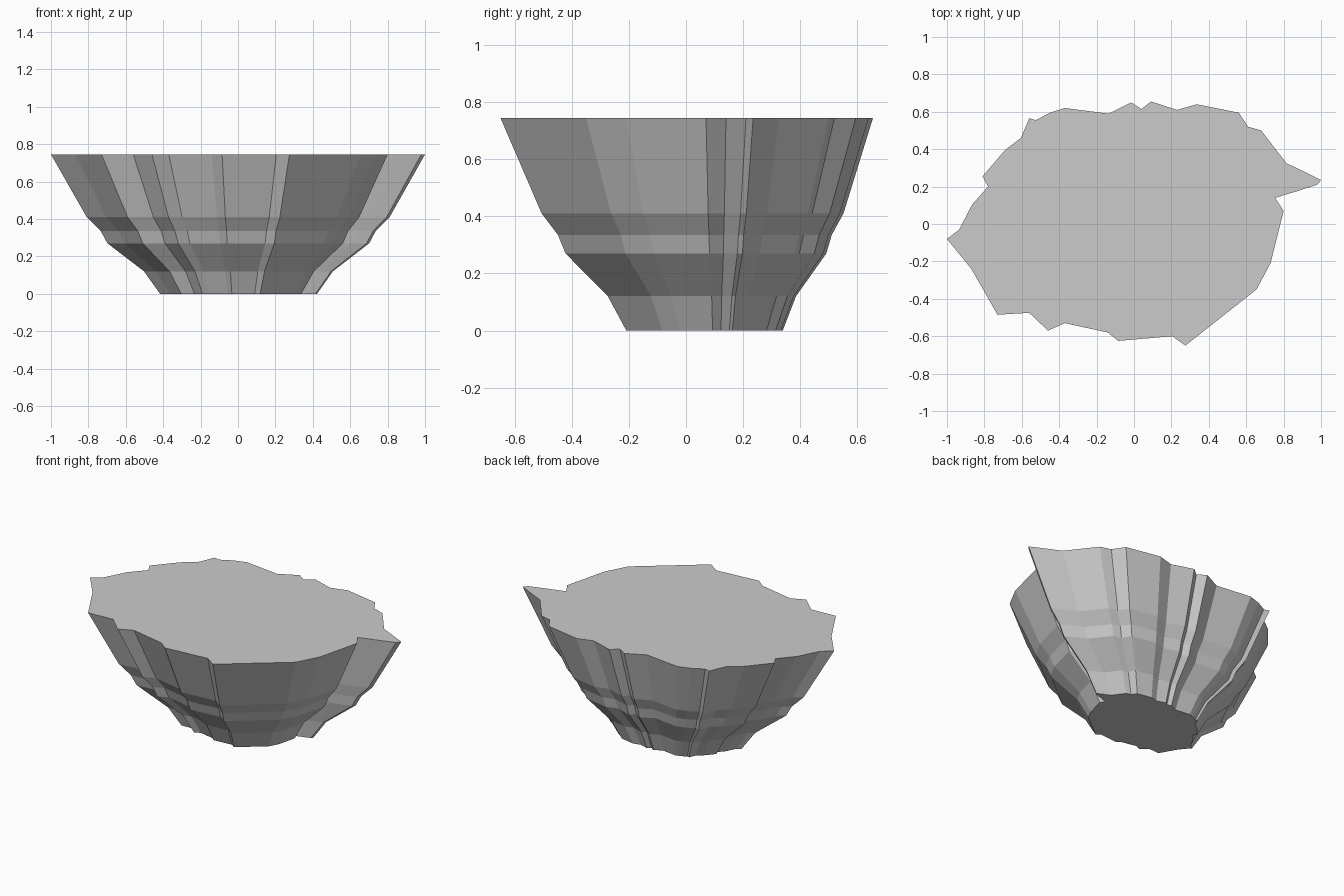
import bpy, bmesh

# Irregular rim outline, anticlockwise from the left tip
RIM = [(-1, -.08), (-.87, -.24), (-.73, -.485), (-.56, -.475), (-.46, -.57),
       (-.37, -.53), (-.14, -.58), (-.085, -.625), (.205, -.60), (.275, -.65),
       (.655, -.35), (.73, -.21), (.80, .07), (.755, .14), (.87, .175),
       (.98, .21), (1, .235), (.92, .275), (.815, .325), (.68, .50),
       (.61, .52), (.56, .595), (.335, .64), (.23, .61), (.09, .655),
       (.04, .615), (-.015, .65), (-.135, .59), (-.37, .62), (-.45, .595),
       (-.525, .555), (-.56, .565), (-.605, .46), (-.69, .395), (-.81, .255),
       (-.78, .20), (-.865, .105), (-.935, -.03)]

# Height and outline scale of each stepped layer
LAYERS = [(0, .42), (.12, .505), (.27, .70), (.335, .735), (.41, .81), (.745, 1)]
CX, CY = .005, .11  # point the layers shrink towards

# Rock body: stacked scaled outlines joined by flat walls
bm = bmesh.new()
rings = [[bm.verts.new((CX + (x - CX) * s, CY + (y - CY) * s, z)) for x, y in RIM]
         for z, s in LAYERS]
n = len(RIM)
for low, high in zip(rings, rings[1:]):
    for i in range(n):
        j = (i + 1) % n
        bm.faces.new((low[i], low[j], high[j], high[i]))

# Flat base and flat top
bm.faces.new(rings[0][::-1])
bm.faces.new(rings[-1])
bmesh.ops.recalc_face_normals(bm, faces=bm.faces)

mesh = bpy.data.meshes.new("floating_rock")
bm.to_mesh(mesh)
bm.free()
rock = bpy.data.objects.new("floating_rock", mesh)
bpy.context.collection.objects.link(rock)
